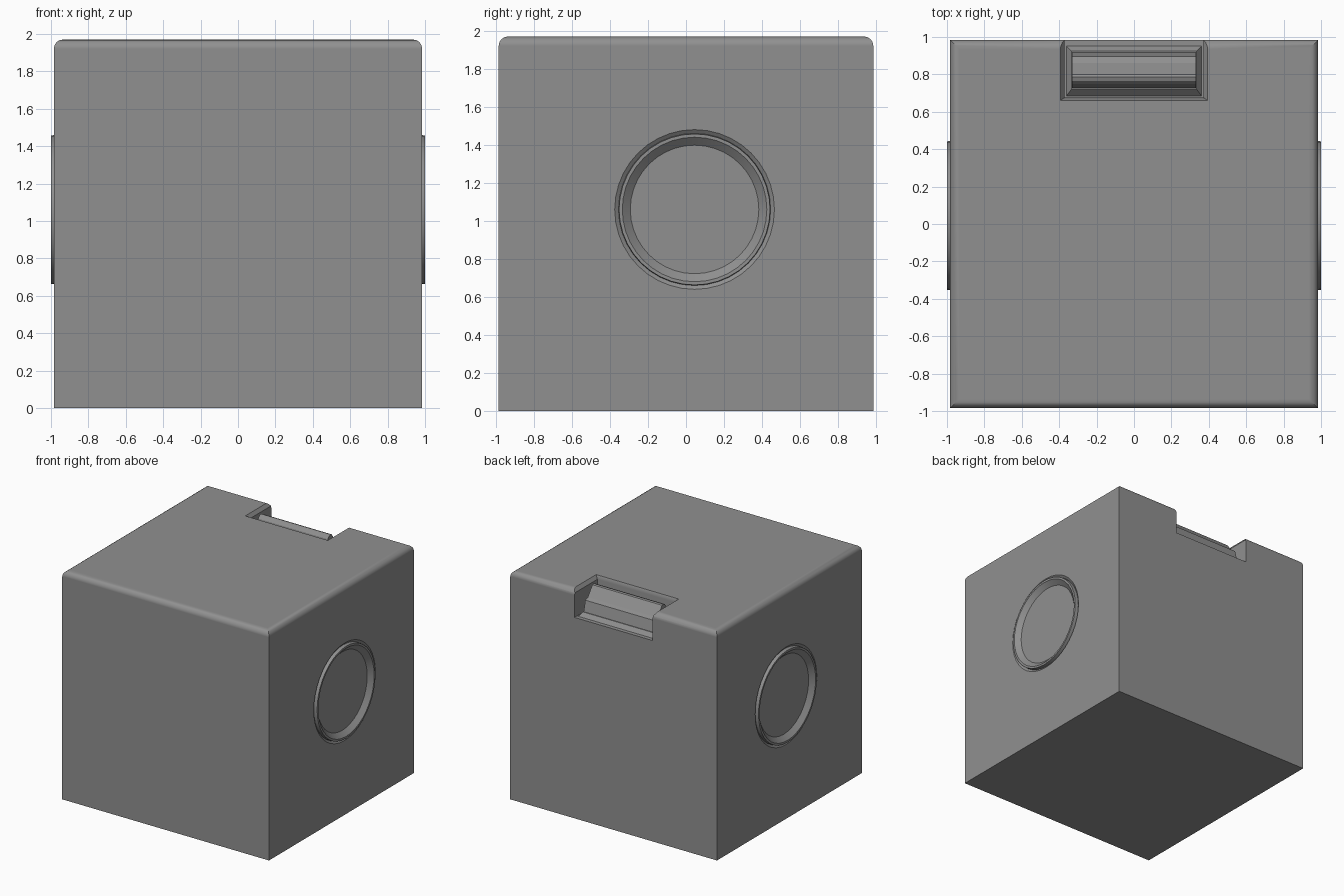
import bpy, bmesh, math
from mathutils import Vector

if "Cube" in bpy.data.objects:
    bpy.data.objects.remove(bpy.data.objects["Cube"])

SIDES = 40
RING_Y, RING_Z = 0.045, 1.06
FLOOR = 1.73

grey = bpy.data.materials.new("dark_grey")
grey.diffuse_color = (0.28, 0.28, 0.28, 1)
grey.use_nodes = True
grey.node_tree.nodes["Principled BSDF"].inputs["Base Color"].default_value = grey.diffuse_color


def make_object(name, bm):
    bmesh.ops.recalc_face_normals(bm, faces=bm.faces)
    mesh = bpy.data.meshes.new(name)
    bm.to_mesh(mesh)
    bm.free()
    mesh.materials.append(grey)
    ob = bpy.data.objects.new(name, mesh)
    bpy.context.collection.objects.link(ob)
    return ob


def smooth(ob, angle=30):
    bpy.ops.object.select_all(action='DESELECT')
    ob.select_set(True)
    bpy.context.view_layer.objects.active = ob
    bpy.ops.object.shade_smooth_by_angle(angle=math.radians(angle))
    ob.modifiers.new("weighted_normals", 'WEIGHTED_NORMAL').keep_sharp = True


def loft(name, loops):
    """Bridge equal-length vertex loops and cap both ends."""
    bm = bmesh.new()
    rows = [[bm.verts.new(p) for p in loop] for loop in loops]
    n = len(rows[0])
    for a, b in zip(rows, rows[1:]):
        for i in range(n):
            j = (i + 1) % n
            bm.faces.new((a[i], a[j], b[j], b[i]))
    bm.faces.new(rows[0])
    bm.faces.new(rows[-1])
    return make_object(name, bm)


def round_loop(side, x, r):
    return [(side * x, RING_Y + r * math.cos(2 * math.pi * i / SIDES),
             RING_Z + r * math.sin(2 * math.pi * i / SIDES)) for i in range(SIDES)]


def rect(hx, y0, y1, z):
    return [(-hx, y0, z), (hx, y0, z), (hx, y1, z), (-hx, y1, z)]


def cut(target, cutter):
    cutter.hide_render = True
    mod = target.modifiers.new("cut", 'BOOLEAN')
    mod.operation = 'DIFFERENCE'
    mod.solver = 'EXACT'
    mod.object = cutter
    bpy.context.view_layer.objects.active = target
    bpy.ops.object.modifier_apply(modifier=mod.name)
    bpy.data.objects.remove(cutter)


# Cubic body with rounded top edges
bm = bmesh.new()
bmesh.ops.create_cube(bm, size=1.97)
bmesh.ops.translate(bm, verts=bm.verts, vec=Vector((0, 0, 0.985)))
top_edges = [e for e in bm.edges if all(v.co.z > 1.9 for v in e.verts)]
bmesh.ops.bevel(bm, geom=top_edges, offset=0.05, segments=4, profile=0.5,
                affect='EDGES')
body = make_object("body", bm)

# Notch with chamfered rim at the back of the top
cut(body, loft("notch_cutter", [
    rect(0.372, 0.675, 1.1, FLOOR), rect(0.372, 0.675, 1.1, 1.94),
    rect(0.395, 0.66, 1.1, 1.972), rect(0.395, 0.66, 1.1, 2.1)]))

# Round side sockets with a raised rim and recessed disc
RIM = [(0.945, 0.42), (0.985, 0.42), (0.97, 0.4), (1.0, 0.397), (1.0, 0.38),
       (0.963, 0.338)]
for side, label in ((1, "right"), (-1, "left")):
    cut(body, loft("socket_cutter", [round_loop(side, 0.94, 0.42),
                                     round_loop(side, 1.1, 0.42)]))
    smooth(loft(label + "_socket", [round_loop(side, x, r) for x, r in RIM]))
smooth(body)

# Latch base flaring onto the notch floor
loft("latch_base", [rect(0.365, 0.68, 0.955, FLOOR - 0.005),
                    rect(0.335, 0.72, 0.925, FLOOR + 0.035)])

# Stepped latch bar, profile in y and z
LATCH = [(0.725, FLOOR + 0.02), (0.735, 1.85), (0.748, 1.93), (0.765, 1.95),
         (0.785, 1.957), (0.80, 1.952), (0.862, 1.868), (0.895, 1.855),
         (0.922, FLOOR + 0.02)]
smooth(loft("latch_bar", [[(x, y, z) for y, z in LATCH]
                          for x in (-0.332, 0.332)]))
